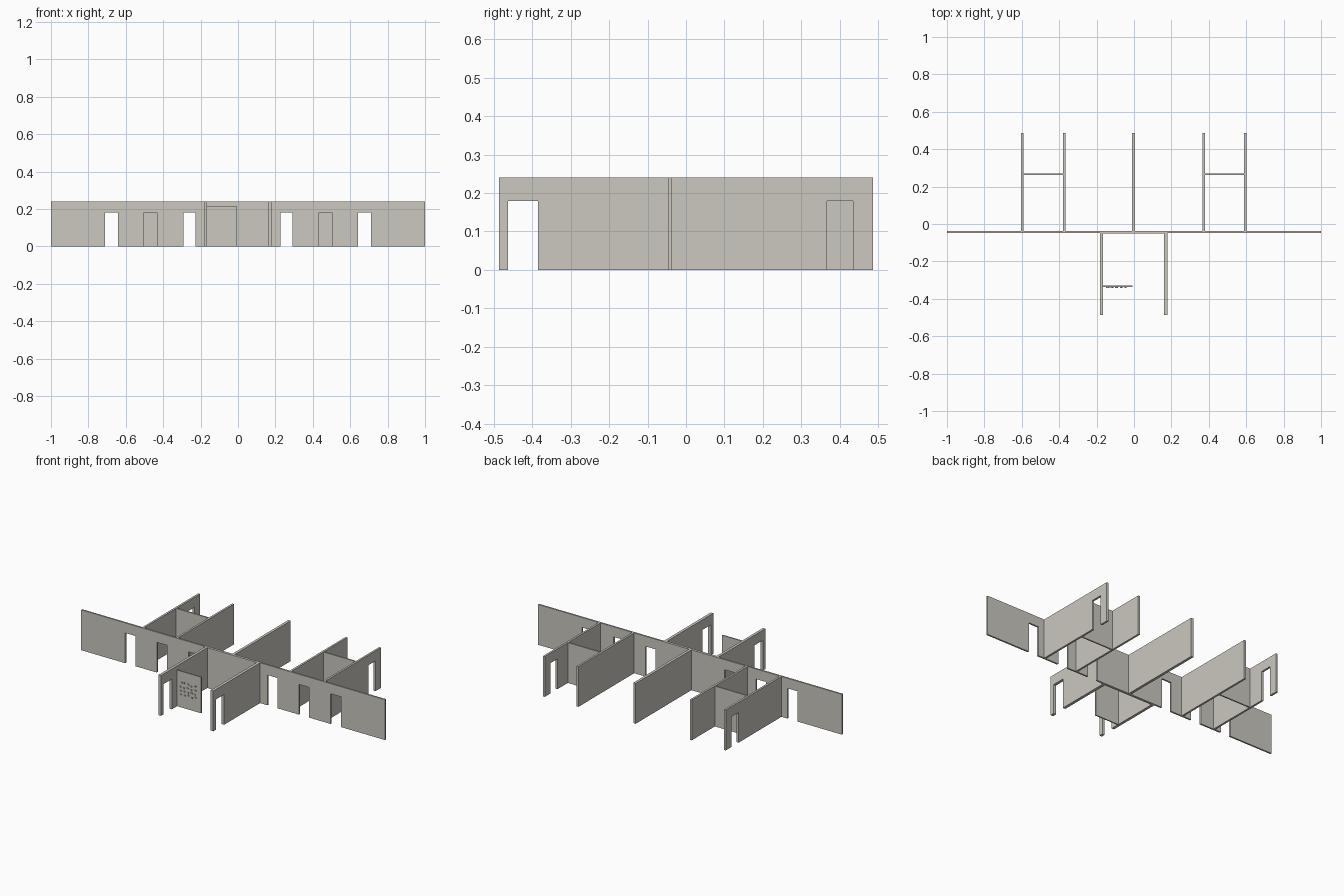
import bpy, bmesh, random
from mathutils import Vector

if "Cube" in bpy.data.objects:
    bpy.data.objects.remove(bpy.data.objects["Cube"])

H, DOOR_H = 0.24, 0.18

wall_mat = bpy.data.materials.new("warm_grey")
wall_mat.diffuse_color = (0.60, 0.58, 0.53, 1)
wall_mat.use_nodes = True
wall_mat.node_tree.nodes["Principled BSDF"].inputs["Base Color"].default_value = wall_mat.diffuse_color


def finish(bm, name):
    bmesh.ops.recalc_face_normals(bm, faces=bm.faces)
    mesh = bpy.data.meshes.new(name)
    bm.to_mesh(mesh)
    bm.free()
    mesh.materials.append(wall_mat)
    obj = bpy.data.objects.new(name, mesh)
    bpy.context.collection.objects.link(obj)
    return obj


def wall(name, axis, a, b, lo, hi, doors=(), height=H):
    """Wall running a..b along axis, lo..hi thick, with door notches from the floor."""
    outline = [(a, 0)]
    for d0, d1 in doors:
        outline += [(d0, 0), (d0, DOOR_H), (d1, DOOR_H), (d1, 0)]
    outline += [(b, 0), (b, height), (a, height)]
    bm = bmesh.new()
    pts = [(u, lo, z) if axis == "x" else (lo, u, z) for u, z in outline]
    face = bm.faces.new([bm.verts.new(p) for p in pts])
    ext = bmesh.ops.extrude_face_region(bm, geom=[face])
    shift = Vector((0, hi - lo, 0) if axis == "x" else (hi - lo, 0, 0))
    verts = [g for g in ext["geom"] if isinstance(g, bmesh.types.BMVert)]
    bmesh.ops.translate(bm, verts=verts, vec=shift)
    return finish(bm, name)


# long corridor wall with six doorways
half = [(0.227, 0.292), (0.434, 0.502), (0.642, 0.71)]
doors = [(-b, -a) for a, b in reversed(half)] + half
wall("corridor_wall", "x", -1, 1, -0.047, -0.037, doors)
wall("room_lining_wall", "x", -0.166, 0.161, -0.052, -0.047)

# rear partitions, the outer two have doorways
rear_door = [(0.367, 0.435)]
for name, x0, x1, d in (("rear_outer_left", -0.603, -0.591, rear_door),
                        ("rear_inner_left", -0.379, -0.367, ()),
                        ("rear_middle", -0.010, 0.006, ()),
                        ("rear_inner_right", 0.367, 0.379, ()),
                        ("rear_outer_right", 0.589, 0.601, rear_door)):
    wall(name + "_wall", "y", -0.037, 0.487, x0, x1, d)

# cross walls between the rear partitions
wall("cross_wall_left", "x", -0.591, -0.379, 0.262, 0.270)
wall("cross_wall_right", "x", 0.379, 0.589, 0.262, 0.270)

# front room side walls with doorways
front_door = [(-0.463, -0.385)]
wall("front_left_wall", "y", -0.487, -0.047, -0.182, -0.166, front_door)
wall("front_right_wall", "y", -0.487, -0.047, 0.161, 0.178, front_door)

# screen board inside the front room
wall("screen_board", "x", -0.166, -0.008, -0.336, -0.329, height=0.215)

# small raised studs on the board
random.seed(4)
bm = bmesh.new()
for i in range(5):
    for j in range(4):
        r = bmesh.ops.create_cube(bm, size=1)
        bmesh.ops.scale(bm, verts=r["verts"], vec=(0.009, 0.006, 0.006))
        pos = (-0.14 + i * 0.023 + random.uniform(-0.005, 0.005), -0.338,
               0.08 + j * 0.022 + random.uniform(-0.005, 0.005))
        bmesh.ops.translate(bm, verts=r["verts"], vec=pos)
finish(bm, "board_studs")
